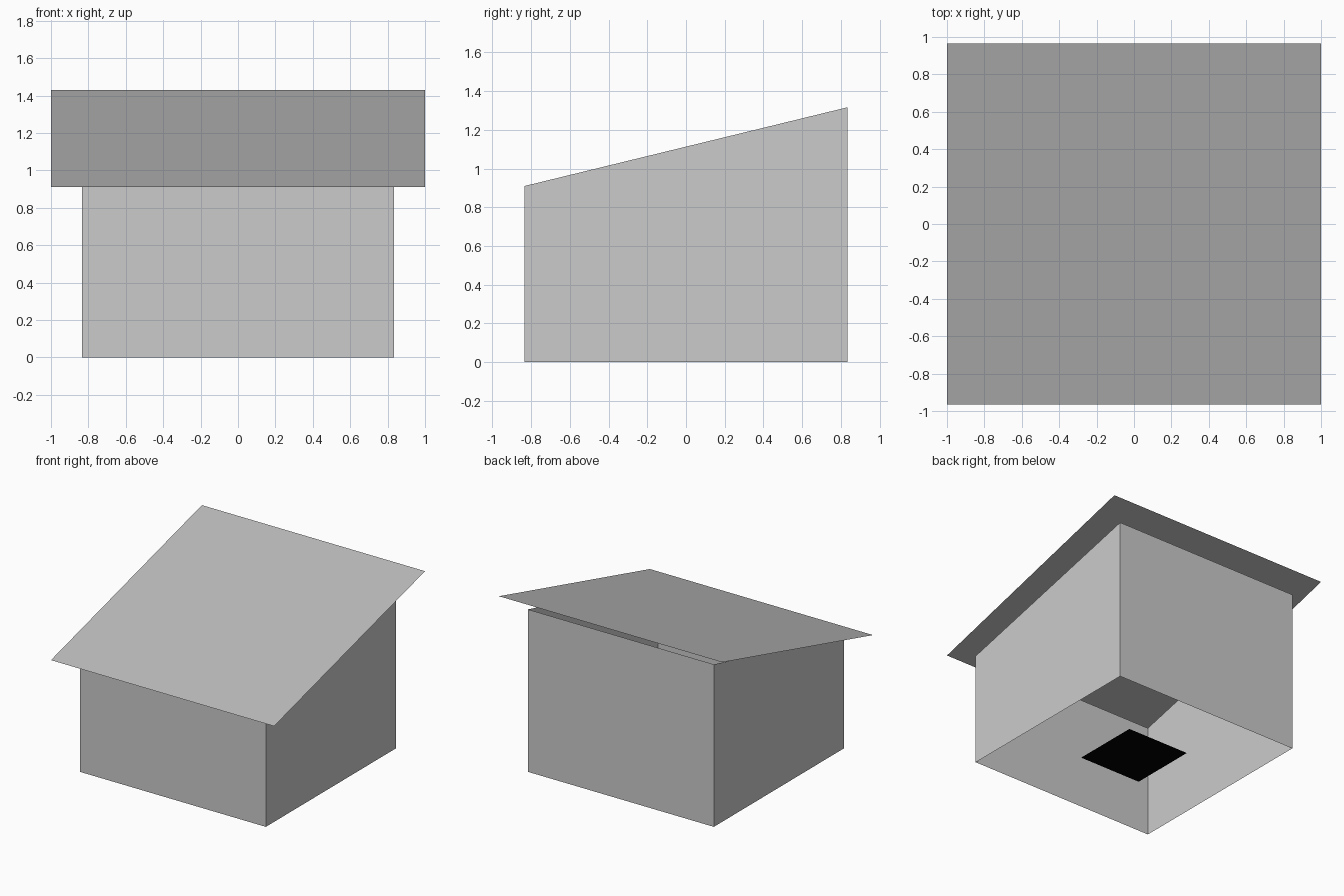
import bpy, bmesh, math

cube = bpy.data.objects.get("Cube")
if cube:
    bpy.data.objects.remove(cube, do_unlink=True)


def material(name, grey):
    mat = bpy.data.materials.new(name)
    mat.use_nodes = True
    colour = (grey, grey, grey, 1)
    mat.diffuse_color = colour
    mat.node_tree.nodes["Principled BSDF"].inputs["Base Color"].default_value = colour
    return mat


def add_object(name, bm, mat):
    mesh = bpy.data.meshes.new(name)
    bm.to_mesh(mesh)
    bm.free()
    mesh.materials.append(mat)
    obj = bpy.data.objects.new(name, mesh)
    bpy.context.collection.objects.link(obj)
    return obj


def add_sheet(name, size, z, tilt, mat):
    bm = bmesh.new()
    bmesh.ops.create_grid(bm, x_segments=1, y_segments=1, size=size / 2)
    obj = add_object(name, bm, mat)
    obj.location.z = z
    obj.rotation_euler.x = tilt
    return obj


wall_grey = material("light grey", 0.6)
roof_grey = material("mid grey", 0.5)
black = material("black", 0.0)

# Walls: open at top and bottom, rising from front to back
half, front_top, back_top = 0.833, 0.91, 1.316
bm = bmesh.new()
bmesh.ops.create_cube(bm, size=2 * half)
caps = [f for f in bm.faces if abs(f.normal.z) > 0.5]
bmesh.ops.delete(bm, geom=caps, context='FACES_ONLY')
for v in bm.verts:
    if v.co.z < 0:
        v.co.z = 0
    else:
        v.co.z = front_top if v.co.y < 0 else back_top
add_object("walls", bm, wall_grey)

# Thin sloping roof, floating just above the walls
add_sheet("roof", 2.0, 1.17, math.radians(15), roof_grey)

# Small dark patch in the middle of the open base
add_sheet("floor_patch", 0.556, 0.0, math.pi, black)
